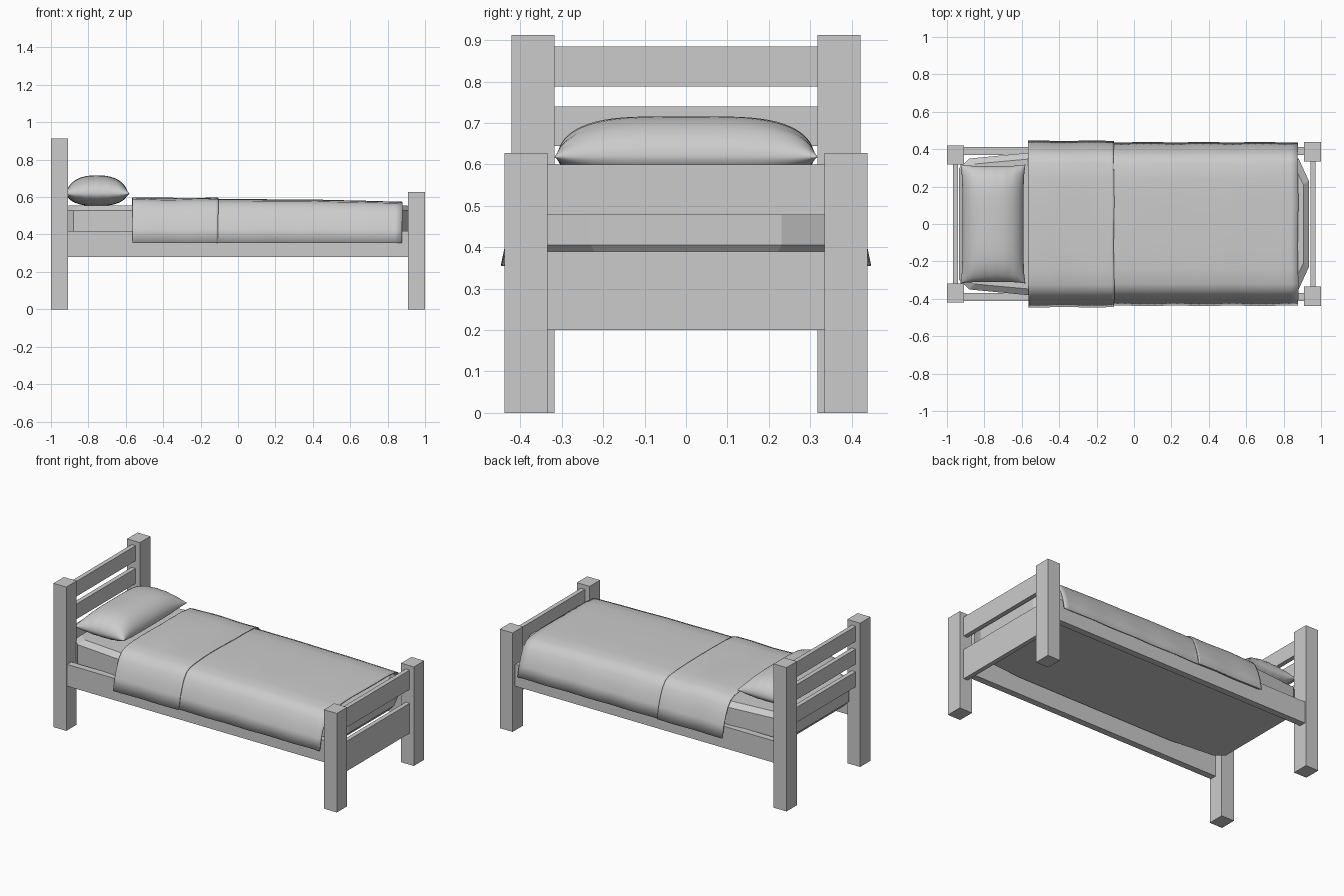
import bpy, bmesh, math

if "Cube" in bpy.data.objects:
    bpy.data.objects.remove(bpy.data.objects["Cube"])

grey = bpy.data.materials.new("plain grey")
grey.diffuse_color = (0.6, 0.6, 0.6, 1)
grey.use_nodes = True
grey.node_tree.nodes["Principled BSDF"].inputs["Base Color"].default_value = grey.diffuse_color


def finish(name, bm, smooth=False):
    bmesh.ops.recalc_face_normals(bm, faces=bm.faces)
    me = bpy.data.meshes.new(name)
    bm.to_mesh(me)
    bm.free()
    me.materials.append(grey)
    ob = bpy.data.objects.new(name, me)
    bpy.context.collection.objects.link(ob)
    if smooth:
        bpy.ops.object.select_all(action='DESELECT')
        ob.select_set(True)
        bpy.context.view_layer.objects.active = ob
        bpy.ops.object.shade_smooth_by_angle(angle=math.radians(50))
    return ob


def box(name, x, y, z):
    bm = bmesh.new()
    bmesh.ops.create_cube(bm, size=1)
    for v in bm.verts:
        for i, (a, b) in enumerate((x, y, z)):
            v.co[i] = a if v.co[i] < 0 else b
    return finish(name, bm)


def grid(bm, nu, nv, fn):
    vs = [[bm.verts.new(fn(i / nu, j / nv)) for j in range(nv + 1)] for i in range(nu + 1)]
    for i in range(nu):
        for j in range(nv):
            bm.faces.new((vs[i][j], vs[i + 1][j], vs[i + 1][j + 1], vs[i][j + 1]))


# posts and side rails, one set per side
for s, side in ((-1, "front"), (1, "back")):
    def span(a, b):
        return tuple(sorted((s * a, s * b)))
    box("head_post_" + side, (-1, -0.91), span(0.317, 0.421), (0, 0.912))
    box("foot_post_" + side, (0.91, 1), span(0.334, 0.438), (0, 0.628))
    box("side_rail_" + side, (-0.912, 0.912), span(0.37, 0.412), (0.28, 0.418))

# cross boards at head and foot
for name, x, y, z in (
    ("head_board_upper", -0.955, 0.32, (0.788, 0.884)),
    ("head_board_middle", -0.955, 0.32, (0.644, 0.74)),
    ("head_board_lower", -0.955, 0.32, (0.50, 0.596)),
    ("foot_board_upper", 0.957, 0.336, (0.478, 0.60)),
    ("foot_board_lower", 0.957, 0.336, (0.20, 0.39)),
):
    box(name, (x - 0.014, x + 0.014), (-y, y), z)

# mattress: faceted rings with clipped corners and a chamfered rim
half = [(-0.935, 0.30), (-0.88, 0.35), (-0.57, 0.38), (0.57, 0.38), (0.88, 0.35), (0.935, 0.23)]
outline = half + [(x, -y) for x, y in reversed(half)]
bm = bmesh.new()
rings = []
for z, inset in ((0.375, 0.025), (0.405, 0.0), (0.528, 0.0), (0.555, 0.03)):
    rings.append([bm.verts.new((x * (1 - inset / 0.935), y * (1 - inset / 0.36), z)) for x, y in outline])
n = len(outline)
for a, b in zip(rings, rings[1:]):
    for i in range(n):
        bm.faces.new((a[i], a[(i + 1) % n], b[(i + 1) % n], b[i]))
bm.faces.new(rings[0])
bm.faces.new(rings[-1])
finish("mattress", bm)

# draped blanket and its folded-back top
drape = [(0, 0.586), (0.12, 0.586), (0.24, 0.584), (0.32, 0.577), (0.355, 0.562),
         (0.382, 0.53), (0.404, 0.48), (0.42, 0.43), (0.435, 0.355)]
section = [(-y, z) for y, z in reversed(drape[1:])] + drape


def cloth(name, x0, x1, lift, wrinkle, thick):
    m = len(section) - 1

    def point(u, v):
        y, z = section[round(v * m)]
        x = x0 + (x1 - x0) * u
        top = max(0.0, (z - 0.355) / 0.23)
        sag = 0.018 * max(0.0, x) ** 2 * top
        w = wrinkle * math.sin(17 * x + 5 * y) * math.sin(9 * y + 4 * x)
        side = 1 + (lift + 0.002 * math.sin(21 * x) * (1 - top)) / 0.43
        return (x + 0.002 * math.sin(14 * y), y * side, z + lift * top - sag + w * top)
    bm = bmesh.new()
    grid(bm, 36, m, point)
    ob = finish(name, bm, True)
    mod = ob.modifiers.new("thickness", 'SOLIDIFY')
    mod.thickness = thick
    mod.offset = 0
    return ob


cloth("blanket", -0.555, 0.877, 0.0, 0.001, 0.005)
cloth("blanket_fold", -0.565, -0.107, 0.007, 0.003, 0.006)


# pillow: puffed top and bottom meeting in a seam, with pinched corners
def pillow_side(height):
    def point(u, v):
        a, b = 2 * u - 1, 2 * v - 1
        # concentrate rows near the edge
        a, b = math.sin(a * math.pi / 2), math.sin(b * math.pi / 2)
        puff = max(0, 1 - abs(a) ** 2.5) ** 0.55 * max(0, 1 - b ** 4) ** 0.5
        x = -0.754 + 0.174 * a * (1 - 0.06 * (1 - b ** 6))
        y = 0.318 * b * (1 - 0.025 * (1 - a ** 4))
        crease = 1 - 0.12 * math.sin(9 * a) ** 2 * b ** 6
        return (x, y, 0.618 + height * puff * crease)
    return point


bm = bmesh.new()
grid(bm, 28, 36, pillow_side(0.098))
grid(bm, 28, 36, pillow_side(-0.066))
bmesh.ops.remove_doubles(bm, verts=bm.verts, dist=0.0004)
finish("pillow", bm, True)
